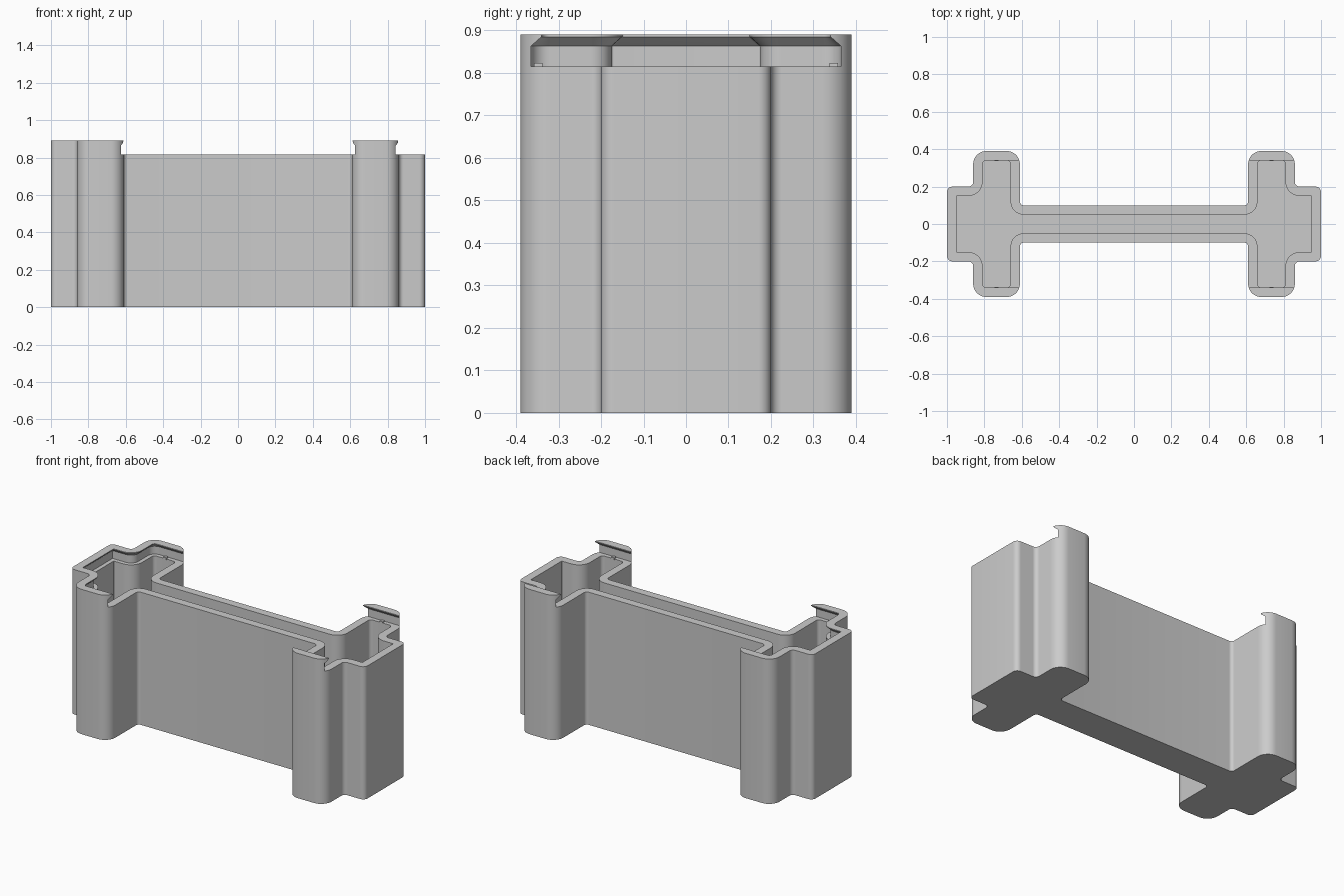
import bpy, bmesh
from math import radians, sin, cos
from mathutils import Vector

cube = bpy.data.objects.get("Cube")
if cube:
    bpy.data.objects.remove(cube, do_unlink=True)

HEIGHT, LEDGE, WALL, FLOOR, LIP = 0.89, 0.815, 0.05, 0.05, 0.025

grey = bpy.data.materials.new("plain grey")
grey.use_nodes = True
grey.diffuse_color = (0.6, 0.6, 0.6, 1)
grey.node_tree.nodes["Principled BSDF"].inputs["Base Color"].default_value = (0.6, 0.6, 0.6, 1)


def rounded(corners, steps=8):
    """Round the right-angled corners (x, y, radius) of a closed outline."""
    pts = []
    for i, (x, y, r) in enumerate(corners):
        p = Vector((x, y))
        u = (Vector(corners[i - 1][:2]) - p).normalized()
        v = (Vector(corners[(i + 1) % len(corners)][:2]) - p).normalized()
        c = p + r * (u + v)
        for k in range(steps + 1):
            a = radians(90 * k / steps)
            pts.append(c - r * (v * cos(a) + u * sin(a)))
    return pts


def loft(name, layers):
    """Solid through stacked outlines, given as (z, points)."""
    bm = bmesh.new()
    rings = [[bm.verts.new((p.x, p.y, z)) for p in pts] for z, pts in layers]
    n = len(rings[0])
    for lo, hi in zip(rings, rings[1:]):
        for i in range(n):
            j = (i + 1) % n
            bm.faces.new((lo[i], lo[j], hi[j], hi[i]))
    bm.faces.new(rings[0])
    bm.faces.new(rings[-1])
    bmesh.ops.recalc_face_normals(bm, faces=bm.faces)
    mesh = bpy.data.meshes.new(name)
    bm.to_mesh(mesh)
    bm.free()
    mesh.materials.append(grey)
    obj = bpy.data.objects.new(name, mesh)
    bpy.context.collection.objects.link(obj)
    return obj


def convex(r, o):
    return max(r - o, 0.004)


def plan(o):
    """Box outline moved inward by o: a web with a cross at each end."""
    q = [(0.61 + o, 0.10 - o, 0.02 + o),
         (0.61 + o, 0.39 - o, convex(0.07, o)),
         (0.86 - o, 0.39 - o, convex(0.07, o)),
         (0.86 - o, 0.20 - o, 0.025 + o),
         (1.0 - o, 0.20 - o, convex(0.03, o))]
    half = q + [(x, -y, r) for x, y, r in reversed(q)]
    return rounded(half + [(-x, -y, r) for x, y, r in half])


def channel(o):
    """Outline of the sliding lid's path, open towards +x."""
    q = [(1.2, 0.39 - o, 0.004),
         (-0.86 + o, 0.39 - o, convex(0.07, o)),
         (-0.86 + o, 0.20 - o, 0.025 + o),
         (-1.0 + o, 0.20 - o, convex(0.03, o))]
    return rounded(q + [(x, -y, r) for x, y, r in reversed(q)])


# Box body, hollow and lid channel with a tapered overhanging lip
body = loft("box_body", [(0, plan(0)), (HEIGHT, plan(0))])
hollow = loft("hollow_cutter", [(FLOOR, plan(WALL)), (0.84, plan(WALL))])
slot = loft("lid_channel_cutter", [(LEDGE, channel(LIP)), (0.863, channel(LIP)),
                                   (0.885, channel(WALL)), (0.95, channel(WALL))])

bpy.context.view_layer.objects.active = body
for cutter in (slot, hollow):
    cutter.hide_render = True
    mod = body.modifiers.new(cutter.name, "BOOLEAN")
    mod.operation, mod.solver, mod.object = "DIFFERENCE", "EXACT", cutter
    bpy.ops.object.modifier_apply(modifier=mod.name)
for cutter in (slot, hollow):
    bpy.data.objects.remove(cutter, do_unlink=True)

bpy.ops.object.select_all(action="DESELECT")
body.select_set(True)
bpy.ops.object.shade_smooth_by_angle(angle=radians(30))

# Small catches on the ledge beneath the lip
for sx, end in ((-1, "right"), (1, "left")):
    for sy, side in ((-1, "front"), (1, "back")):
        c = Vector((sx * 0.735, sy * 0.348))
        pts = [c + Vector(d) * 0.01 for d in ((-1, -1), (1, -1), (1, 1), (-1, 1))]
        loft(f"lid_catch_{side}_{end}", [(LEDGE - 0.004, pts), (LEDGE + 0.008, pts)])
